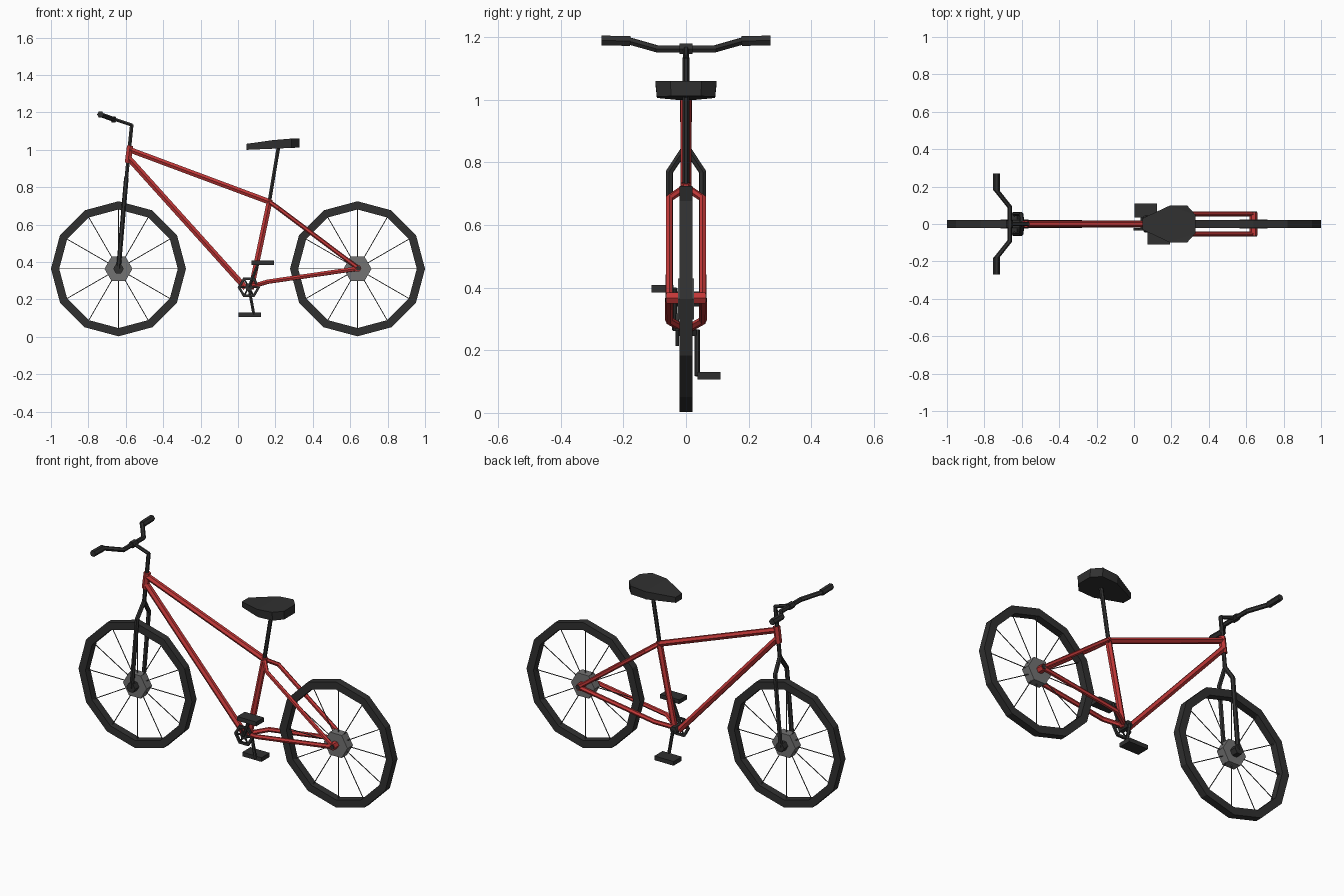
import bpy, bmesh, math
from mathutils import Vector, Matrix

if "Cube" in bpy.data.objects:
    bpy.data.objects.remove(bpy.data.objects["Cube"])

def material(name, col):
    m = bpy.data.materials.new(name)
    m.diffuse_color = (*col, 1)
    m.use_nodes = True
    m.node_tree.nodes["Principled BSDF"].inputs["Base Color"].default_value = m.diffuse_color
    return m

RED = material("red paint", (0.55, 0.04, 0.04))
BLACK = material("soft black", (0.03, 0.03, 0.03))
GREY = material("hub grey", (0.17, 0.17, 0.17))
SPOKE = material("spoke grey", (0.10, 0.10, 0.10))

def finish(name, bm, mat):
    bmesh.ops.recalc_face_normals(bm, faces=bm.faces)
    me = bpy.data.meshes.new(name)
    bm.to_mesh(me)
    bm.free()
    me.materials.append(mat)
    ob = bpy.data.objects.new(name, me)
    bpy.context.collection.objects.link(ob)
    return ob

def tube(name, paths, r, mat):
    """Six-sided tubes along one or more point paths."""
    cu = bpy.data.curves.new(name, 'CURVE')
    cu.dimensions = '3D'
    cu.bevel_depth = r
    cu.bevel_resolution = 1
    cu.use_fill_caps = True
    for pts in paths:
        s = cu.splines.new('POLY')
        s.points.add(len(pts) - 1)
        s.use_smooth = False
        for p, co in zip(s.points, pts):
            p.co = (*co, 1)
    cu.materials.append(mat)
    ob = bpy.data.objects.new(name, cu)
    bpy.context.collection.objects.link(ob)
    bpy.ops.object.select_all(action='DESELECT')
    ob.select_set(True)
    bpy.context.view_layer.objects.active = ob
    bpy.ops.object.convert(target='MESH')
    return ob

def mirror(pts):
    return [pts, [(x, -y, z) for x, y, z in pts]]

def ring(name, c, r_out, r_in, half, n, mat):
    """Flat-sided ring with its axle along y."""
    bm = bmesh.new()
    prof = [(r_out, -half), (r_out, half), (r_in, half), (r_in, -half)]
    loops = []
    for i in range(n):
        a = 2 * math.pi * i / n
        loops.append([bm.verts.new((c[0] + r * math.cos(a), c[1] + y, c[2] + r * math.sin(a)))
                      for r, y in prof])
    for i in range(n):
        p, q = loops[i], loops[(i + 1) % n]
        for k in range(4):
            j = (k + 1) % 4
            bm.faces.new((p[k], p[j], q[j], q[k]))
    return finish(name, bm, mat)

def disc(name, c, r, half, n, mat):
    """Cylinder with its axle along y and a vertex pointing along x."""
    bm = bmesh.new()
    lo, hi = ([bm.verts.new((c[0] + r * math.cos(2 * math.pi * i / n), c[1] + y,
                             c[2] + r * math.sin(2 * math.pi * i / n))) for i in range(n)]
              for y in (-half, half))
    bm.faces.new(lo)
    bm.faces.new(hi)
    for i in range(n):
        j = (i + 1) % n
        bm.faces.new((lo[i], lo[j], hi[j], hi[i]))
    return finish(name, bm, mat)

def box(name, c, size, mat):
    bm = bmesh.new()
    bmesh.ops.create_cube(bm, size=1, matrix=Matrix.Translation(c) @ Matrix.Diagonal((*size, 1)))
    return finish(name, bm, mat)

# wheels: tyre, hub, spokes
WX, WZ, R = 0.639, 0.364, 0.361
for side, x in (("front", -WX), ("rear", WX)):
    c = (x, 0, WZ)
    ring(side + "_tyre", c, R, R - 0.044, 0.021, 12, BLACK)
    disc(side + "_hub", c, 0.075, 0.025, 6, GREY)
    spokes = []
    for i in range(12):
        a = math.pi * i / 6
        d = Vector((math.cos(a), 0, math.sin(a)))
        spokes.append([Vector(c) + d * 0.05, Vector(c) + d * (R - 0.03)])
    tube(side + "_spokes", spokes, 0.0025, SPOKE)

# frame
BB = (0.058, 0, 0.265)
SEAT = (0.168, 0, 0.722)
tube("head_tube", [[(-0.577, 0, 1.022), (-0.589, 0, 0.93)]], 0.019, RED)
tube("top_tube", [[(-0.578, 0, 1.0), SEAT]], 0.017, RED)
tube("down_tube", [[(-0.586, 0, 0.957), (0.04, 0, 0.262)]], 0.018, RED)
tube("seat_tube", [[(0.171, 0, 0.735), (0.07, 0, 0.255)]], 0.017, RED)
tube("seat_stays", mirror([SEAT, (0.22, 0.054, 0.685), (WX, 0.054, 0.37)]), 0.012, RED)
tube("chain_stays", mirror([BB, (0.16, 0.054, 0.295), (WX, 0.054, 0.365)]), 0.013, RED)
disc("rear_axle", (WX, 0, WZ + 0.003), 0.021, 0.062, 6, RED)
disc("rear_axle_nut", (WX + 0.004, 0, WZ + 0.003), 0.014, 0.066, 6, BLACK)
disc("bottom_bracket", BB, 0.022, 0.034, 6, BLACK)

# fork and steering
tube("steerer", [[(-0.568, 0, 1.135), (-0.599, 0, 0.83)]], 0.011, BLACK)
tube("fork_legs", mirror([(-0.597, 0, 0.85), (-0.604, 0.053, 0.77), (-WX, 0.053, WZ)]), 0.0125, BLACK)
disc("front_axle", (-WX, 0, WZ), 0.028, 0.062, 6, BLACK)
tube("stem", [[(-0.566, 0, 1.132), (-0.665, 0, 1.165)]], 0.010, BLACK)
tube("handlebar_clamp", [[(-0.665, -0.02, 1.163), (-0.665, 0.02, 1.163)]], 0.019, BLACK)
tube("handlebar", [[(-0.735, -0.25, 1.19), (-0.735, -0.18, 1.188), (-0.665, -0.092, 1.163),
                    (-0.665, 0.092, 1.163), (-0.735, 0.18, 1.188), (-0.735, 0.25, 1.19)]], 0.013, BLACK)
tube("grips", mirror([(-0.735, 0.178, 1.188), (-0.735, 0.27, 1.19)]), 0.018, BLACK)

# seat post and seat
tube("seat_post", [[(0.162, 0, 0.69), (0.219, 0, 1.03)]], 0.011, BLACK)
outline = [(0.045, 0.03), (0.19, 0.098), (0.285, 0.098), (0.328, 0.05)]
outline += [(x, -y) for x, y in reversed(outline)]
bm = bmesh.new()
top = [bm.verts.new((x, y, 1.032 + 0.028 * min(1, (x - 0.045) / 0.2))) for x, y in outline]
low = [bm.verts.new((x, y * 0.95, 1.0 + 0.012 * (x - 0.045) / 0.28)) for x, y in outline]
bm.faces.new(low)
cap = bm.faces.new(top)
for i in range(8):
    j = (i + 1) % 8
    bm.faces.new((low[i], low[j], top[j], top[i]))
bmesh.ops.triangulate(bm, faces=[cap])
finish("seat", bm, BLACK)

# chainring, cranks and pedals
CR = (BB[0], -0.028, BB[2])
ring("chainring", CR, 0.06, 0.045, 0.006, 6, BLACK)
arms = []
for i in range(3):
    a = math.pi * i / 3
    d = Vector((math.cos(a), 0, math.sin(a))) * 0.052
    arms.append([Vector(CR) - d, Vector(CR) + d])
tube("chainring_arms", arms, 0.005, BLACK)
tube("left_crank", [[(0.058, -0.036, 0.265), (0.11, -0.036, 0.398)]], 0.009, BLACK)
tube("right_crank", [[(0.058, 0.036, 0.265), (0.085, 0.036, 0.118)]], 0.009, BLACK)
box("left_pedal", (0.132, -0.075, 0.397), (0.122, 0.07, 0.024), BLACK)
box("right_pedal", (0.063, 0.073, 0.118), (0.122, 0.074, 0.024), BLACK)
